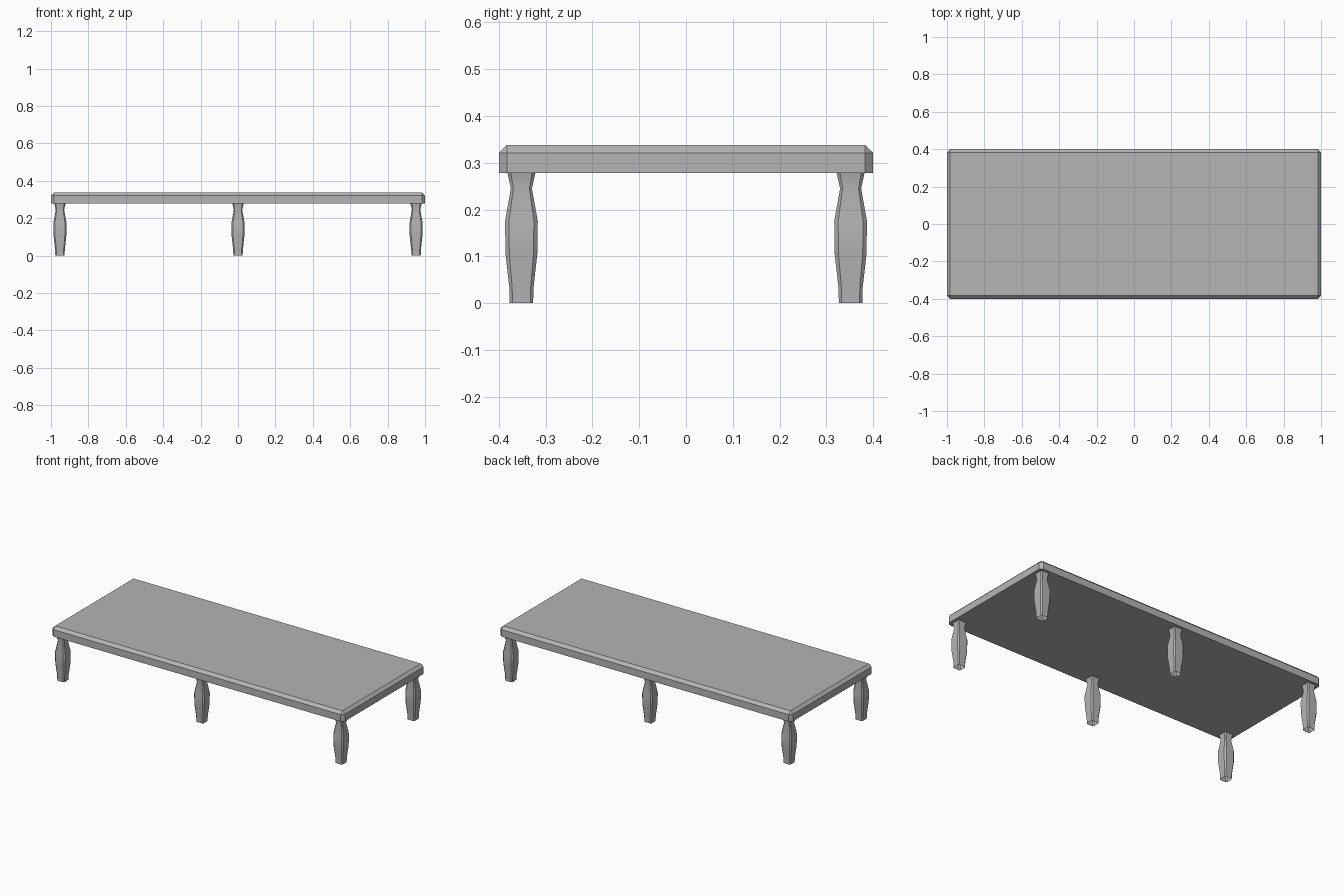
import bpy, bmesh
from math import radians

if "Cube" in bpy.data.objects:
    bpy.data.objects.remove(bpy.data.objects["Cube"])

grey = bpy.data.materials.new("dark_grey")
grey.diffuse_color = (0.46, 0.46, 0.46, 1)
grey.use_nodes = True
grey.node_tree.nodes["Principled BSDF"].inputs["Base Color"].default_value = grey.diffuse_color

def make_object(name, bm):
    bmesh.ops.recalc_face_normals(bm, faces=bm.faces)
    mesh = bpy.data.meshes.new(name)
    bm.to_mesh(mesh)
    bm.free()
    mesh.materials.append(grey)
    obj = bpy.data.objects.new(name, mesh)
    bpy.context.collection.objects.link(obj)
    return obj

# Table top: slab with chamfered upper and corner edges, crisp underside
bm = bmesh.new()
bmesh.ops.create_cube(bm, size=1)
for v in bm.verts:
    v.co = (v.co.x * 2, v.co.y * 0.8, 0.308 + v.co.z * 0.06)
edges = [e for e in bm.edges if max(v.co.z for v in e.verts) > 0.3]
bmesh.ops.bevel(bm, geom=edges, offset=0.017, segments=1, affect='EDGES')
make_object("table_top", bm)

# Leg profile: (height, half width) of a square section with chamfered corners
PROFILE = [(0, 0.025), (0.034, 0.026), (0.105, 0.034),
           (0.175, 0.035), (0.245, 0.0225), (0.279, 0.03)]

def make_leg(name, x, y):
    bm = bmesh.new()
    rings = []
    for z, h in PROFILE:
        c = h * 0.76
        section = [(h, -c), (h, c), (c, h), (-c, h),
                   (-h, c), (-h, -c), (-c, -h), (c, -h)]
        rings.append([bm.verts.new((px, py, z)) for px, py in section])
    for low, high in zip(rings, rings[1:]):
        for i in range(8):
            j = (i + 1) % 8
            bm.faces.new((low[i], low[j], high[j], high[i]))
    leg = make_object(name, bm)
    leg.location = (x, y, 0)
    # Soft vertical swell, crisp chamfers
    bpy.ops.object.select_all(action='DESELECT')
    leg.select_set(True)
    bpy.context.view_layer.objects.active = leg
    bpy.ops.object.shade_smooth_by_angle(angle=radians(35))

# Six open-ended legs: three along the front, three along the back
for row, y in (("front", -0.352), ("back", 0.352)):
    for side, x in (("left", -0.952), ("middle", 0), ("right", 0.952)):
        make_leg(f"{row}_{side}_leg", x, y)
